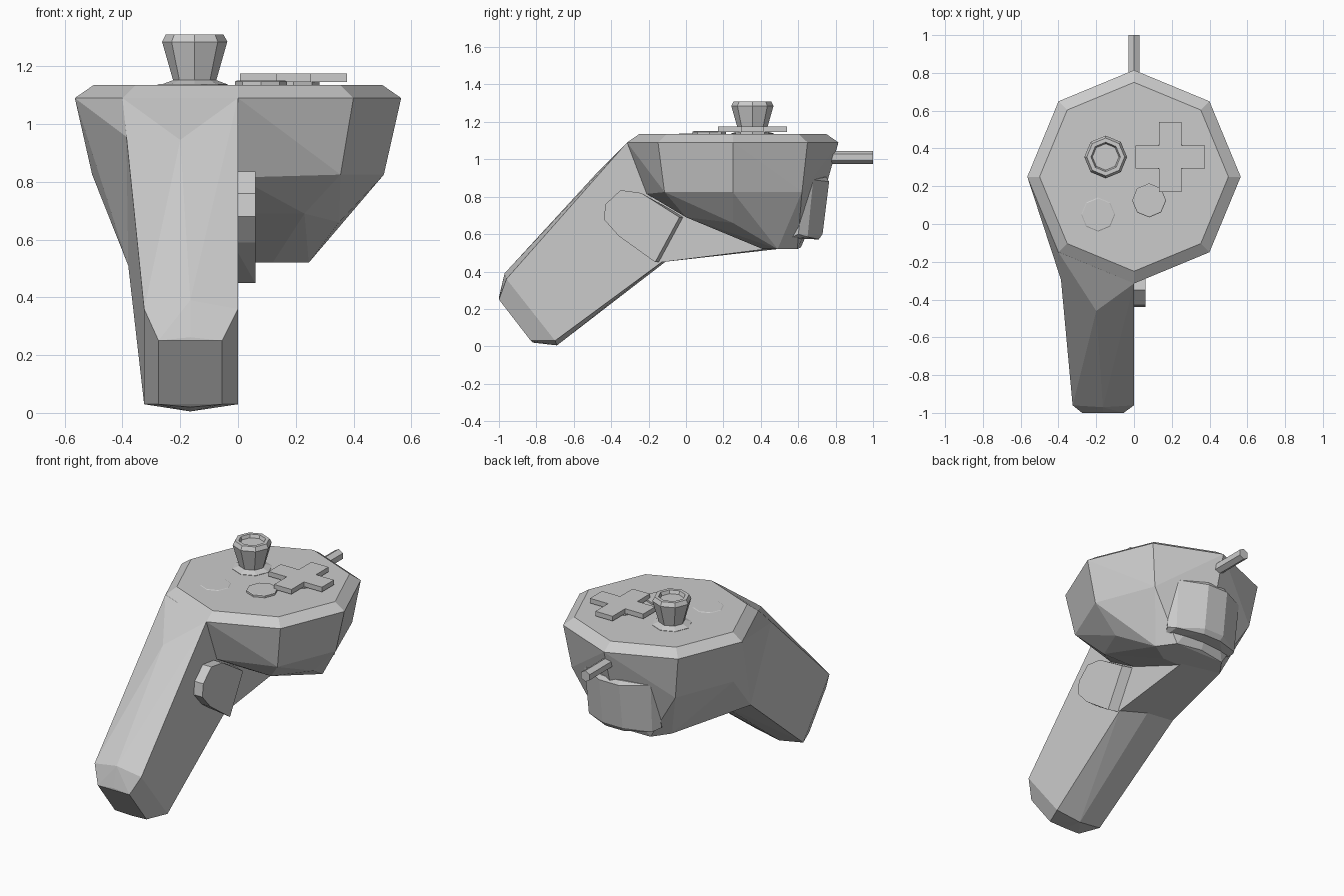
import bpy, bmesh
from math import cos, sin, pi

if "Cube" in bpy.data.objects:
    bpy.data.objects.remove(bpy.data.objects["Cube"])


def finish(name, bm):
    bmesh.ops.recalc_face_normals(bm, faces=bm.faces)
    me = bpy.data.meshes.new(name)
    bm.to_mesh(me)
    bm.free()
    ob = bpy.data.objects.new(name, me)
    bpy.context.collection.objects.link(ob)
    return ob


def hull(name, pts):
    """Faceted solid wrapped around a few control points."""
    bm = bmesh.new()
    for p in pts:
        bm.verts.new(p)
    res = bmesh.ops.convex_hull(bm, input=bm.verts)
    loose = [v for v in bm.verts if not v.link_faces]
    bmesh.ops.delete(bm, geom=loose, context='VERTS')
    bmesh.ops.dissolve_limit(bm, angle_limit=0.02, verts=bm.verts, edges=bm.edges)
    return finish(name, bm)


def lathe(name, x, y, profile, n=8):
    """n-sided stack of rings (radius, z), capped at both ends."""
    bm = bmesh.new()
    rings = [[bm.verts.new((x + r * cos(2 * pi * i / n), y + r * sin(2 * pi * i / n), z))
              for i in range(n)] for r, z in profile]
    for a, b in zip(rings, rings[1:]):
        for i in range(n):
            j = (i + 1) % n
            bm.faces.new((a[i], a[j], b[j], b[i]))
    bm.faces.new(rings[0][::-1])
    bm.faces.new(rings[-1])
    return finish(name, bm)


def prism(name, outline, offset):
    bm = bmesh.new()
    f = bm.faces.new([bm.verts.new(p) for p in outline])
    ext = bmesh.ops.extrude_face_region(bm, geom=[f])
    vs = [g for g in ext['geom'] if isinstance(g, bmesh.types.BMVert)]
    bmesh.ops.translate(bm, verts=vs, vec=offset)
    # extrusion keeps the first face as the back cap only if it is re-added
    if not f.is_valid:
        bmesh.ops.holes_fill(bm, edges=bm.edges, sides=0)
    return finish(name, bm)


def both(pts):
    return [(s * x, y, z) for x, y, z in pts for s in (1, -1)]


# Octagonal head
CY = 0.25
ring = [(r * cos(i * pi / 4), CY + r * sin(i * pi / 4), z)
        for r, z in ((0.565, 1.09), (0.5, 1.135)) for i in range(8)]
lower = both([(0, -0.21, 0.815), (0.355, -0.115, 0.825), (0.505, 0.25, 0.825),
              (0.36, 0.62, 0.825), (0, 0.74, 0.825),
              (0.23, 0.0, 0.69), (0, 0.0, 0.69), (0.35, 0.25, 0.66),
              (0.12, 0.41, 0.52), (0.245, 0.49, 0.52), (0.17, 0.595, 0.52), (0, 0.615, 0.53)])
hull("head", ring + lower)

# Handle, offset to one side with a flat inner plane at x = 0
section = [(-0.4, -0.15, 1.09), (0, -0.315, 1.09), (-0.385, -0.3, 0.955),
           (0, -0.13, 0.45), (-0.17, -0.08, 0.475), (-0.38, -0.1, 0.51)]
end = [(-0.325, -0.96, 0.36), (0, -0.96, 0.36), (-0.165, -0.97, 0.39),
       (-0.325, -0.70, 0.03), (0, -0.70, 0.03), (-0.165, -0.69, 0.005),
       (-0.275, -1.0, 0.25), (-0.055, -1.0, 0.25), (-0.165, -1.0, 0.262),
       (-0.275, -0.83, 0.03), (-0.055, -0.83, 0.03), (-0.165, -0.82, 0.02)]
hull("handle", section + end + [(-0.2, -0.46, 0.945)])
hull("handle_joint", section + [(-0.565, 0.25, 1.09), (-0.505, 0.25, 0.825), (0, 0.25, 1.09),
                                (0, 0.25, 0.575), (-0.245, 0.49, 0.52), (0, 0.43, 0.52)])

# Thumb rest on the flat side of the handle
rest = [(-0.35, 0.835), (-0.24, 0.82), (-0.01, 0.69), (-0.14, 0.45),
        (-0.36, 0.59), (-0.44, 0.68), (-0.43, 0.76)]
hull("side_button", [(-0.02, y, z) for y, z in rest]
     + [(0.06, y - (0.025 if y > -0.2 else 0), z) for y, z in rest])

# Trigger wrapped over the far edge of the head
hull("trigger", both([(0.25, 0.64, 0.88), (0.25, 0.60, 0.60), (0.22, 0.55, 0.575),
                      (0.23, 0.68, 0.89), (0.22, 0.65, 0.585),
                      (0.07, 0.765, 0.88), (0.07, 0.73, 0.60),
                      (0.06, 0.75, 0.905), (0.06, 0.71, 0.572), (0.2, 0.60, 0.905)]))

# Hexagonal antenna plug
plug = [(0.035 * sin(i * pi / 3), 0.74, 1.01 + 0.035 * cos(i * pi / 3)) for i in range(6)]
hull("plug", plug + [(x, 1.0, z) for x, y, z in plug])

# Thumb stick with dished cap
lathe("thumb_stick", -0.15, 0.355,
      [(0.115, 1.12), (0.115, 1.137), (0.075, 1.152), (0.113, 1.285), (0.1, 1.31),
       (0.078, 1.31), (0.07, 1.29)])

# Cross pad on its round base
a, b = 0.06, 0.185
arms = [(b, -a), (b, a), (a, a), (a, b), (-a, b), (-a, a),
        (-b, a), (-b, -a), (-a, -a), (-a, -b), (a, -b), (a, -a)]
prism("cross_pad", [(0.192 + x, 0.355 + y, 1.145) for x, y in arms], (0, 0, 0.03))
lathe("cross_pad_base", 0.192, 0.355, [(0.09, 1.12), (0.09, 1.147)])

# Round buttons
for name, x, y, z in (("round_button", 0.08, 0.125, 1.15), ("flush_button", -0.19, 0.05, 1.138)):
    lathe(name, x, y, [(0.09, 1.12), (0.09, z - 0.003), (0.085, z)])
